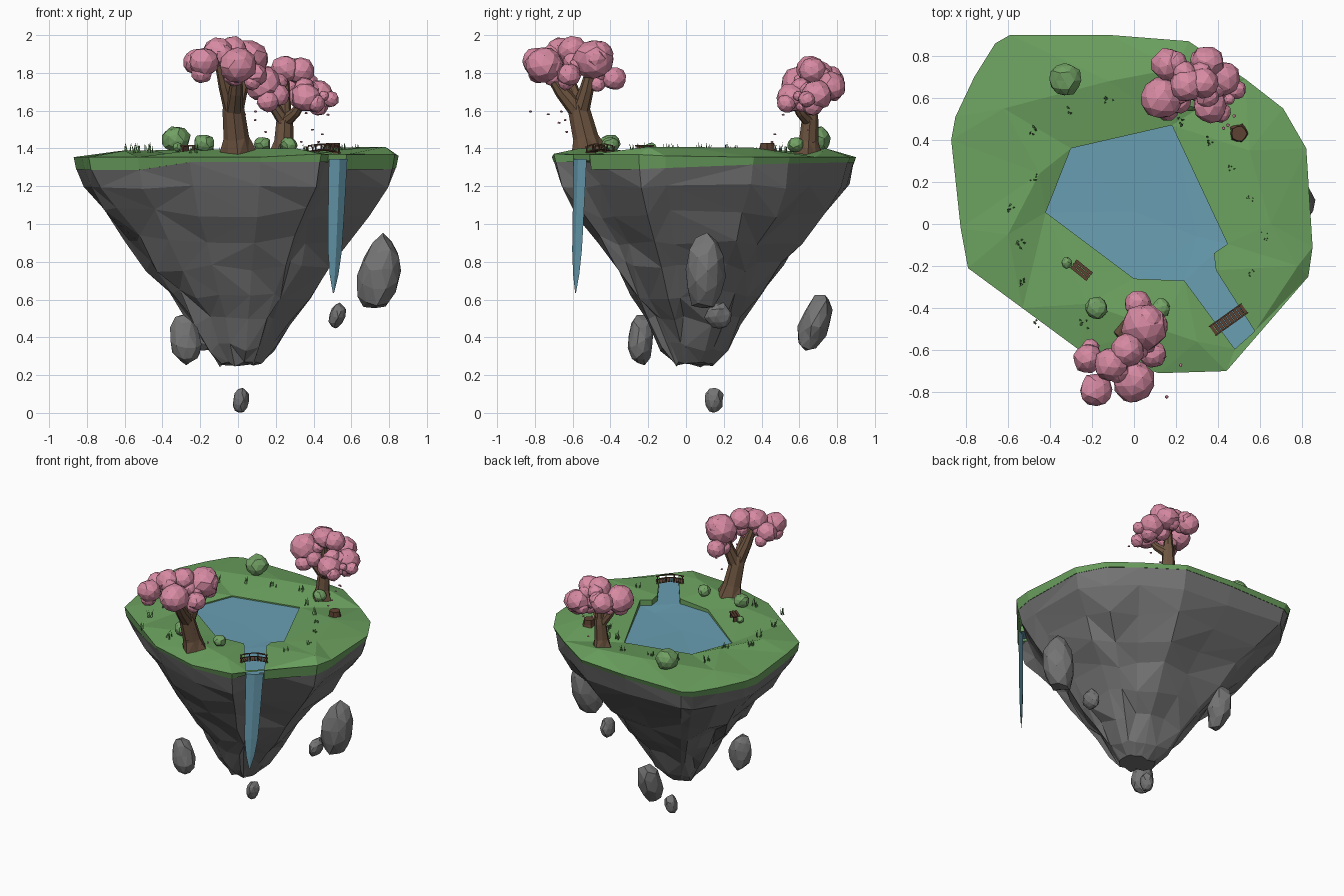
import bpy, bmesh, math, random
from mathutils import Vector, Matrix
from mathutils.geometry import delaunay_2d_cdt

if "Cube" in bpy.data.objects:
    bpy.data.objects.remove(bpy.data.objects["Cube"])

random.seed(4)
R = random.uniform


def material(name, *rgb):
    m = bpy.data.materials.new(name)
    m.diffuse_color = (*rgb, 1)
    m.use_nodes = True
    m.node_tree.nodes["Principled BSDF"].inputs["Base Color"].default_value = m.diffuse_color
    return m


GRASS = material("grass_green", .15, .36, .115)
LEAF = material("bush_green", .17, .36, .13)
ROCK = material("rock_grey", .175, .175, .175)
WATER = material("water_blue", .14, .345, .45)
BARK = material("bark_brown", .155, .09, .052)
WOOD = material("wood_brown", .11, .055, .032)
PINK = material("blossom_pink", .68, .255, .365)


def finish(name, bm, mat, recalc=True):
    bmesh.ops.delete(bm, geom=[v for v in bm.verts if not v.link_faces], context='VERTS')
    if recalc:
        bmesh.ops.recalc_face_normals(bm, faces=bm.faces[:])
    me = bpy.data.meshes.new(name)
    bm.to_mesh(me)
    bm.free()
    me.materials.append(mat)
    bpy.context.collection.objects.link(bpy.data.objects.new(name, me))


def loft(bm, rings):
    """Skin a list of equal-length point rings with triangles and cap both ends."""
    vs = [[bm.verts.new(p) for p in r] for r in rings]
    n = len(rings[0])
    for a, b in zip(vs, vs[1:]):
        for i in range(n):
            j = (i + 1) % n
            q = [a[i], a[j], b[j], b[i]]
            k = random.randint(0, 1)
            bm.faces.new([q[k], q[k + 1], q[k + 2]])
            bm.faces.new([q[k], q[k + 2], q[(k + 3) % 4]])
    bm.faces.new(vs[0][::-1])
    bm.faces.new(vs[-1])


def tube(bm, pts, radii, n=8, lobes=0.0):
    rings = []
    for k, r in enumerate(radii):
        q = Vector((0, 0, 1)).rotation_difference(pts[min(k + 1, len(pts) - 1)] - pts[max(k - 1, 0)])
        ring = []
        for i in range(n):
            t, rr = i * math.tau / n, r * (1 + (lobes if k == 0 else lobes * .3) * (-1) ** i)
            ring.append(pts[k] + q @ Vector((math.cos(t) * rr, math.sin(t) * rr, 0)))
        rings.append(ring)
    loft(bm, rings)


def blob(bm, c, size, jitter=.06, lean=0.0, sub=2, axis='Y'):
    m = (Matrix.Translation(c) @ Matrix.Rotation(lean, 4, axis) @ Matrix.Diagonal((*size, 1))
         @ Matrix.Rotation(R(0, 6), 4, Vector((R(-1, 1), R(-1, 1), 1))))
    for v in bmesh.ops.create_icosphere(bm, subdivisions=sub, radius=1)['verts']:
        v.co = m @ (v.co * (1 + R(-jitter, jitter)))


def box(bm, m, c, s):
    bmesh.ops.create_cube(bm, size=1, matrix=m @ Matrix.Translation(c) @ Matrix.Diagonal((*s, 1)))


# island rim, counter-clockwise from one side of the stream mouth to the other
rim = [(.575, -.51), (.83, -.25), (.85, -.11), (.82, .36), (.71, .55), (.53, .69), (.26, .87), (-.12, .9), (-.59, .9),
       (-.66, .86), (-.76, .7), (-.85, .51), (-.87, .4), (-.825, -.02), (-.79, -.21), (-.53, -.4), (-.26, -.6),
       (.12, -.71), (.44, -.7), (.48, -.595)]
shore = [(.39, -.22), (.38, -.14), (.445, -.095), (.18, .47), (-.3, .36), (-.42, .055), (0, -.26), (.24, -.27)]
knolls = [(-.12, .68), (-.45, .24), (-.62, .55), (-.6, -.05), (-.22, -.38), (.12, -.5), (.3, -.56), (.2, .74),
          (.55, .35), (.65, 0), (.78, -.2)]
dips = [(0, .06), (.3, -.06)]
nr, ns = len(rim), len(shore)


def rim_top(x, y):
    return 1.354 + max(0, .06 * (x - y - .85))


def rim_low(x, y):
    return 1.287 + max(0, .04 * (.4 * x + y)) + (.04 if y < -.55 else 0)


heights = ([rim_top(*p) for p in rim] + [1.352 + max(0, .055 * (x - y)) for x, y in shore]
           + [1.397 + .015 * x for x, y in knolls] + [0] * len(dips))
flat = rim + shore + knolls + dips
lake = [0, *range(nr, nr + ns), nr - 1]
cv, _, cf, ov, _, of = delaunay_2d_cdt([Vector(p) for p in flat], [], [list(range(nr)), lake], 1, 1e-5, True)
src = [o[0] if o else 0 for o in ov]

# grass cap with rim skirt and pond banks
bm = bmesh.new()
vs = [bm.verts.new((p.x, p.y, heights[s])) for p, s in zip(cv, src)]
for f, ids in zip(cf, of):
    if 1 not in ids:
        bm.faces.new([vs[i] for i in f])
at = {s: v for s, v in zip(src, vs)}
low = [bm.verts.new((x * .985, y * .985, rim_low(x, y))) for x, y in rim]
for i in range(nr - 1):
    bm.faces.new([at[i + 1], at[i], low[i], low[i + 1]])
bed = [bm.verts.new((*flat[i], 1.325)) for i in lake]
for k in range(ns + 1):
    bm.faces.new([at[lake[k]], at[lake[k + 1]], bed[k + 1], bed[k]])
finish("grass_top", bm, GRASS, False)

# pond and stream surface
bm = bmesh.new()
vs = [bm.verts.new((p.x, p.y, 1.343 if heights[s] else 1.336)) for p, s in zip(cv, src)]
for f, ids in zip(cf, of):
    if 1 in ids:
        bm.faces.new([vs[i] for i in f])
finish("pond_water", bm, WATER, False)

# waterfall, tapering to a point
bm = bmesh.new()
d, nrm = Vector((.82, .57, 0)), Vector((.57, -.82, 0))
rings = []
for z, w in [(1.343, .06), (1.28, .058), (1.05, .052), (.86, .045), (.73, .028), (.635, .004)]:
    c = Vector((.53 - .035 * (1.343 - z), -.56 - .035 * (1.343 - z), z))
    rings.append([c - d * w, c + nrm * w * .25, c + d * w, c - nrm * w * .25])
loft(bm, rings)
finish("waterfall", bm, WATER)

# rock body: shrinking, roughened copies of the rim
bm = bmesh.new()
rings = [[(x * .983, y * .983, rim_low(x, y)) for x, y in rim]]
rings[0][0], rings[0][-1] = (.555, -.495, 1.335), (.465, -.575, 1.335)
for k, s in enumerate([.94, .825, .685, .545, .425, .31, .215, .13]):
    ring = []
    wob = .025 if k in (0, 7) else .05
    for i, (x, y) in enumerate(rim):
        f = s * (1 + R(-wob, wob)) * (.93 if i in (0, nr - 1) and k < 3 else 1)
        ring.append((x * f + .02 * (1 - s), y * f + .03 * (1 - s),
                     1.2 - .142 * k + .05 * (k == 7) + R(-.6, .6) * wob))
    rings.append(ring)
loft(bm, rings)
finish("island_rock", bm, ROCK)

# loose floating rocks
for i, (c, s) in enumerate([((.745, .1, .74), (.108, .105, .2)), ((.525, .17, .515), (.042, .068, .072)),
                            ((-.28, -.24, .385), (.08, .07, .137)), ((-.18, .685, .48), (.085, .08, .155)),
                            ((.015, .15, .067), (.043, .05, .065))]):
    bm = bmesh.new()
    blob(bm, c, s, .11, (.2, .2, -.15, -.35, .2)[i], 2, 'X' if i == 3 else 'Y')
    finish(f"floating_rock_{i + 1}", bm, ROCK)


def tree(name, base, fork, r, crown):
    """Flared trunk, limbs to the first three blossoms, and smaller blossoms tucked beside the big ones."""
    base, fork = Vector(base), Vector(fork)
    bm = bmesh.new()
    tube(bm, [base, base.lerp(fork, .3), base.lerp(fork, .8), fork], [r, r * .72, r * .62, r * .5], 8, .14)
    for c in crown[:3]:
        tip = Vector(c[:3])
        start = base.lerp(fork, .75)
        tube(bm, [start, start.lerp(tip, .5) - Vector((0, 0, .015)), tip], [r * .55, r * .42, r * .24])
    finish(name + "_trunk", bm, BARK)
    bm = bmesh.new()
    mid = sum((Vector(c[:3]) for c in crown), Vector()) / len(crown)
    for x, y, z, s in crown:
        blob(bm, (x, y, z), (s, s, s * .95))
        for size in (.7, .6):
            c = Vector((x, y, z)).lerp(mid, .22) + Vector((R(-.07, .07), R(-.07, .07), R(-.07, .04)))
            blob(bm, c, [s * size] * 3)
    finish(name + "_blossom", bm, PINK)
    # petals drifting down beside the crown
    bm = bmesh.new()
    for _ in range(6):
        blob(bm, (mid.x + R(.04, .3), mid.y + R(-.25, .05), R(1.42, 1.6)), (.009, .009, .006), 0, 0, 1)
    finish(name + "_petals", bm, PINK)


tree("front_tree", (0, -.51, 1.37), (-.03, -.58, 1.66), .09,
     [(-.11, -.67, 1.91, .08), (.05, -.49, 1.87, .11), (0, -.75, 1.84, .1), (.02, -.38, 1.77, .065),
      (-.18, -.79, 1.86, .08), (-.22, -.64, 1.86, .07), (.09, -.62, 1.79, .065), (-.03, -.6, 1.92, .08)])
tree("back_tree", (.24, .645, 1.37), (.25, .66, 1.6), .068,
     [(.36, .56, 1.67, .08), (.13, .6, 1.74, .1), (.25, .66, 1.82, .078), (.16, .76, 1.76, .078),
      (.35, .77, 1.73, .08), (.42, .69, 1.68, .085), (.33, .67, 1.81, .075), (.49, .64, 1.66, .045),
      (.16, .55, 1.65, .06)])

# bushes
bm = bmesh.new()
for x, y, r in [(-.33, .69, .078), (-.18, -.4, .055), (.13, -.4, .045), (.27, .58, .045), (-.32, -.185, .027)]:
    blob(bm, (x, y, 1.385 + r * .8), (r, r, r * .9), .1)
finish("bushes", bm, LEAF)

# grass tufts of three-sided blades, scattered round the pond but clear of the stream
bm = bmesh.new()
for k in range(16):
    a, far = -.4 + k * .31, R(.52, .66)
    for _ in range(5):
        c = Vector((math.cos(a) * far + R(-.02, .02), math.sin(a) * far + R(-.02, .02), 1.375))
        b = [bm.verts.new(c + Vector((.006 * math.cos(t), .006 * math.sin(t), 0))) for t in (0, 2.1, 4.2)]
        tip = bm.verts.new(c + Vector((R(-.015, .015), R(-.015, .015), R(.035, .06))))
        for i in range(3):
            bm.faces.new([b[i], b[(i + 1) % 3], tip])
finish("grass_tufts", bm, GRASS)

# arched footbridge with rails
bm = bmesh.new()
m = Matrix.Translation((.45, -.455, 1.375)) @ Matrix.Rotation(.62, 4, 'Z')
for i in range(10):
    t = (i + .5) / 5 - 1
    x, z = t * .095, .018 * (1 - t * t)
    box(bm, m, (x, 0, z), (.016, .055, .008))
    for y in (-.026, .026):
        box(bm, m, (x, y, z + .03), (.02, .006, .006))
        if i % 3 == 0:
            box(bm, m, (x, y, z + .014), (.007, .007, .036))
finish("footbridge", bm, WOOD)

# bench
bm = bmesh.new()
m = Matrix.Translation((-.25, -.22, 1.385)) @ Matrix.Rotation(-.68, 4, 'Z')
for y in (-.018, 0, .018):
    box(bm, m, (0, y, .03), (.1, .015, .008))
for x in (-.035, .035):
    box(bm, m, (x, 0, .01), (.01, .045, .035))
finish("bench", bm, WOOD)

# tree stump with flared roots
bm = bmesh.new()
tube(bm, [Vector((.5, .43, z)) for z in (1.365, 1.395, 1.43)], [.055, .04, .036], 10, .15)
finish("stump", bm, WOOD)
